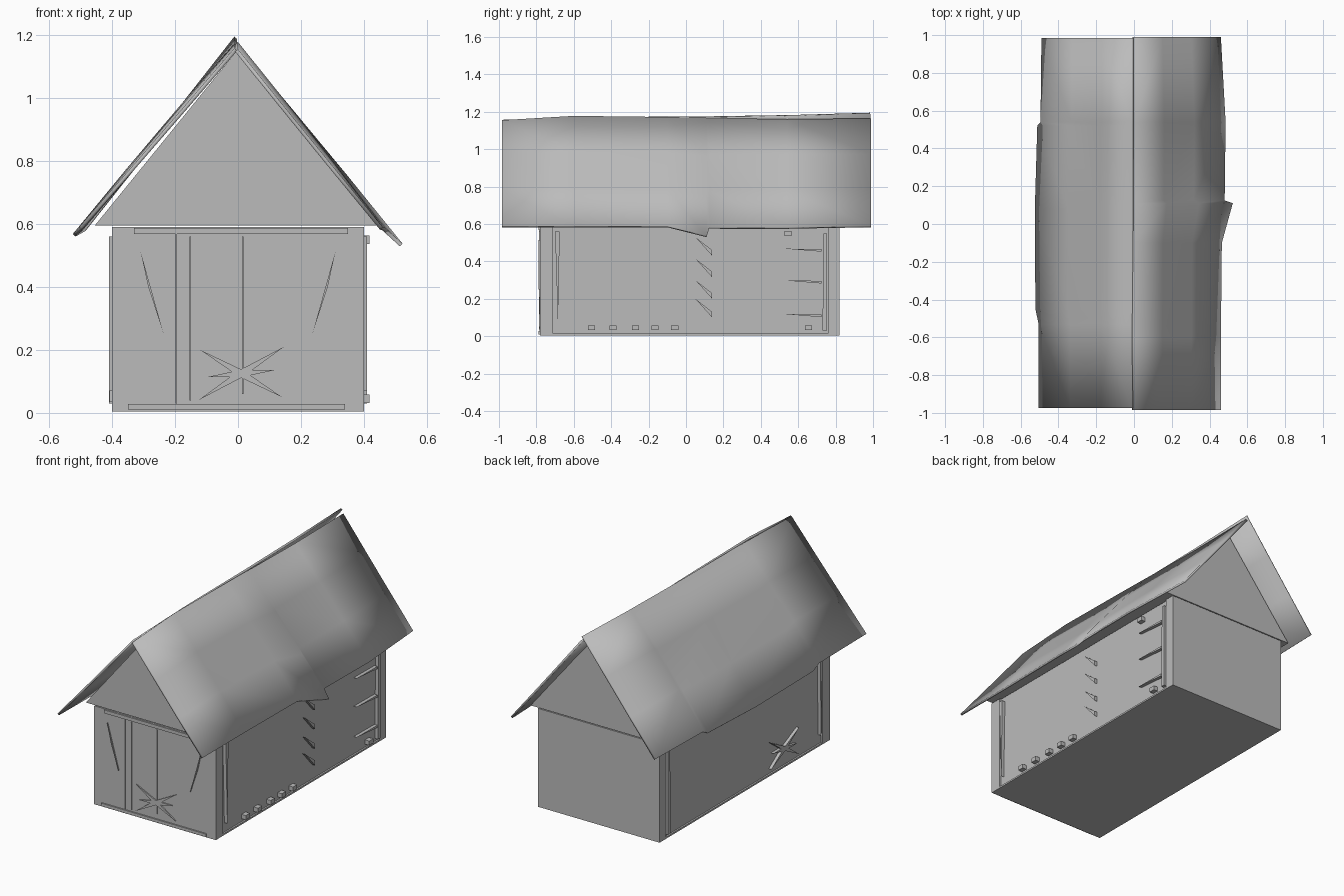
import bpy, bmesh, math
from mathutils import Vector

if "Cube" in bpy.data.objects:
    bpy.data.objects.remove(bpy.data.objects["Cube"])

mat = bpy.data.materials.new("weathered grey")
mat.diffuse_color = (0.5, 0.5, 0.5, 1)
mat.use_nodes = True
mat.node_tree.nodes["Principled BSDF"].inputs["Base Color"].default_value = mat.diffuse_color


def finish(name, bm):
    bmesh.ops.recalc_face_normals(bm, faces=bm.faces)
    me = bpy.data.meshes.new(name)
    bm.to_mesh(me)
    bm.free()
    me.materials.append(mat)
    ob = bpy.data.objects.new(name, me)
    bpy.context.collection.objects.link(ob)
    return ob


def box(name, x0, x1, y0, y1, z0, z1):
    bm = bmesh.new()
    bmesh.ops.create_cube(bm, size=1)
    for v in bm.verts:
        v.co = ((x0 + x1) / 2 + v.co.x * (x1 - x0),
                (y0 + y1) / 2 + v.co.y * (y1 - y0),
                (z0 + z1) / 2 + v.co.z * (z1 - z0))
    return finish(name, bm)


def prism(name, pts, place, d0, d1):
    """Extrude a flat outline from depth d0 to d1 on the plane given by place(u, v, d)."""
    bm = bmesh.new()
    a = [bm.verts.new(place(u, v, d0)) for u, v in pts]
    b = [bm.verts.new(place(u, v, d1)) for u, v in pts]
    bm.faces.new(a)
    bm.faces.new(b)
    for i in range(len(pts)):
        j = (i + 1) % len(pts)
        bm.faces.new((a[i], a[j], b[j], b[i]))
    return finish(name, bm)


def on_front(u, v, d):
    return (u, -0.78 - d, v)


def on_right(u, v, d):
    return (0.39 + d, u, v)


def on_left(u, v, d):
    return (-0.39 - d, u, v)


# Body: recessed side walls between full-width end blocks, on a floor slab
box("walls", -0.39, 0.39, -0.78, 0.82, 0.015, 0.59)
box("floor", -0.4, 0.4, -0.78, 0.82, 0.005, 0.015)
box("front_corner_posts", -0.4, 0.4, -0.78, -0.71, 0.005, 0.59)
box("back_corner_posts", -0.4, 0.4, 0.76, 0.82, 0.005, 0.59)

# Gable attic, slightly wider than the walls
prism("attic", [(-0.455, 0.595), (0.455, 0.595), (0, 1.155)],
      on_front, 0, -1.6)


# Roof sheets: uneven stations of (y, ridge z, eave x, eave z)
def roof(name, ridge_x, stations, thick, sag):
    bm = bmesh.new()
    rows = []
    for k, (y, rz, ex, ez) in enumerate(stations):
        row = []
        for t in (0, 0.33, 0.66, 1):
            p = Vector((ridge_x, y, rz)).lerp(Vector((ex, y, ez)), t)
            p.z += sag * math.sin(math.pi * t) * (1 if k % 2 else -0.3)
            row.append(bm.verts.new(p))
        rows.append(row)
    for a, b in zip(rows, rows[1:]):
        for i in range(3):
            bm.faces.new((a[i], a[i + 1], b[i + 1], b[i]))
    ob = finish(name, bm)
    for p in ob.data.polygons:
        p.use_smooth = True
    if ob.data.polygons[0].normal.z < 0:
        ob.data.flip_normals()
    m = ob.modifiers.new("thickness", "SOLIDIFY")
    m.thickness = thick
    m.offset = -1
    return ob


roof("right_roof", 0.0, [
    (-0.985, 1.155, 0.46, 0.59), (-0.6, 1.178, 0.46, 0.59),
    (-0.1, 1.172, 0.465, 0.59), (0.11, 1.168, 0.523, 0.537),
    (0.125, 1.167, 0.48, 0.582), (0.54, 1.16, 0.485, 0.582),
    (0.99, 1.165, 0.46, 0.59)], 0.012, 0.006)
roof("left_roof", -0.012, [
    (-0.975, 1.158, -0.505, 0.59), (-0.53, 1.17, -0.505, 0.585),
    (-0.45, 1.172, -0.522, 0.572), (0.08, 1.175, -0.525, 0.568),
    (0.52, 1.182, -0.512, 0.575), (0.54, 1.182, -0.495, 0.585),
    (0.985, 1.195, -0.49, 0.59)], 0.012, 0.006)

# Front: door seams, lintel, sill and splits in the boards
box("door_lintel", -0.33, 0.35, -0.788, -0.78, 0.568, 0.588)
box("door_sill", -0.35, 0.34, -0.788, -0.78, 0.01, 0.028)
for i, (x, z0, z1) in enumerate([(-0.196, 0.03, 0.57), (-0.152, 0.04, 0.56), (0.015, 0.06, 0.56)]):
    box(f"door_seam_{i}", x - 0.002, x + 0.002, -0.785, -0.78, z0, z1)
for s in (-1, 1):
    prism("door_split", [(s * 0.31, 0.515), (s * 0.285, 0.4), (s * 0.236, 0.25)],
          on_front, 0, 0.008)


# Splintered star of crossing blades
def star(name, place, cx, cz, d0, d1):
    for k, (deg, r) in enumerate([(32, 0.16), (-30, 0.15), (6, 0.11)]):
        c, s = math.cos(math.radians(deg)), math.sin(math.radians(deg))
        pts = [(cx + c * a - s * b, cz + s * a + c * b)
               for a, b in ((-r, 0), (0, -0.012), (r, 0), (0, 0.012))]
        prism(f"{name}_{k}", pts, place, d0, d1)


star("front_splinter", on_front, 0.01, 0.125, 0, 0.007)
star("left_splinter", on_left, -0.35, 0.12, 0, 0.018)

# Side walls: battens beside the posts, pegs and splinters
for side, place in (("right", on_right), ("left", on_left)):
    prism(side + "_front_batten", [(-0.70, 0.56), (-0.675, 0.56), (-0.685, 0.07)], place, 0, 0.02)
    prism(side + "_back_batten", [(0.735, 0.55), (0.755, 0.55), (0.755, 0.03), (0.73, 0.03)],
          place, 0, 0.02)
for y, z in [(-0.505, 0.045), (-0.39, 0.045), (-0.27, 0.045), (-0.165, 0.045),
             (-0.06, 0.045), (0.655, 0.045), (0.545, 0.55)]:
    prism("peg", [(y - 0.019, z - 0.013), (y + 0.019, z - 0.013),
                  (y + 0.019, z + 0.013), (y - 0.019, z + 0.013)], on_right, 0, 0.028)
for z in (0.53, 0.415, 0.3, 0.2):
    prism("slanted_splinter", [(0.05, z), (0.14, z - 0.1), (0.14, z - 0.07)], on_right, 0, 0.02)
for z in (0.46, 0.29, 0.11):
    prism("long_splinter", [(0.53, z + 0.008), (0.725, z - 0.008), (0.725, z + 0.006)],
          on_right, 0, 0.02)
